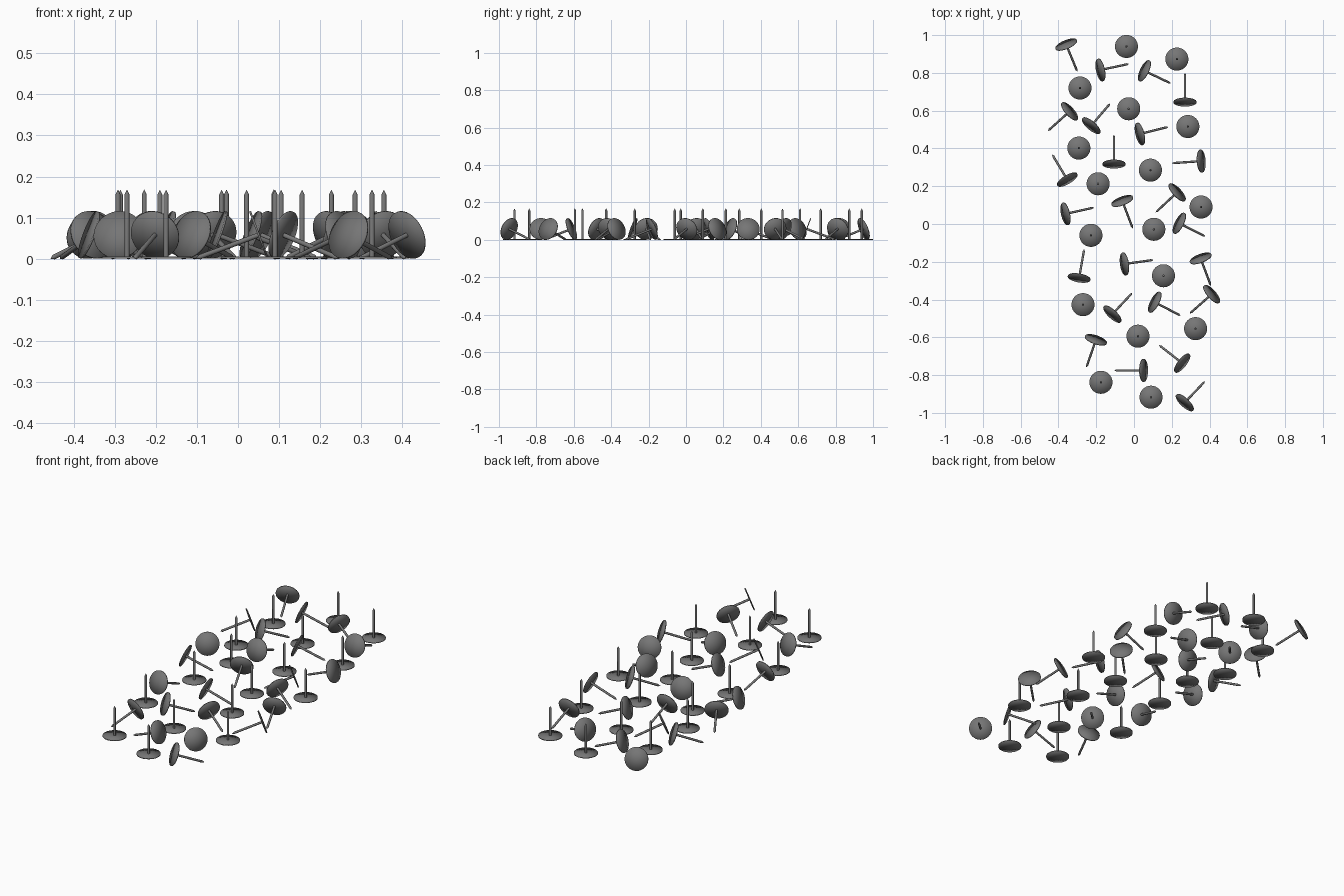
import bpy, bmesh, math

if "Cube" in bpy.data.objects:
    bpy.data.objects.remove(bpy.data.objects["Cube"])

R, T, L, SR = 0.061, 0.005, 0.168, 0.006   # head radius, head thickness, length, spike radius

steel = bpy.data.materials.new("steel_grey")
steel.diffuse_color = (0.18, 0.18, 0.18, 1)
steel.use_nodes = True
steel.node_tree.nodes["Principled BSDF"].inputs["Base Color"].default_value = steel.diffuse_color


def lathe(bm, profile, n):
    """Spin a (radius, z) profile around z; zero radius ends become poles."""
    rings = []
    for r, z in profile:
        if r == 0:
            rings.append([bm.verts.new((0, 0, z))] * n)
        else:
            rings.append([bm.verts.new((r * math.cos(2 * math.pi * i / n),
                                        r * math.sin(2 * math.pi * i / n), z)) for i in range(n)])
    for a, b in zip(rings, rings[1:]):
        for i in range(n):
            j = (i + 1) % n
            vs = list(dict.fromkeys([a[i], a[j], b[j], b[i]]))
            bm.faces.new(vs)


# One tack: flat round head with a pointed spike
bm = bmesh.new()
lathe(bm, [(0, 0), (R, 0), (R, T), (0, T)], 40)
lathe(bm, [(SR, T * 0.5), (SR, L - 0.012), (0, L)], 12)
for f in bm.faces:
    f.smooth = True
for e in bm.edges:
    if len(e.link_faces) == 2 and e.calc_face_angle() > math.radians(35):
        e.smooth = False
tack = bpy.data.meshes.new("tack")
bm.to_mesh(tack)
bm.free()
tack.materials.append(steel)


def place(name, loc, rot):
    ob = bpy.data.objects.new(name, tack)
    ob.location, ob.rotation_euler = loc, rot
    bpy.context.collection.objects.link(ob)


# Tacks standing on their heads: x, y
standing = [(-.04, .94), (.227, .873), (-.286, .72), (-.028, .61), (.285, .516), (-.292, .402),
            (.087, .285), (-.19, .213), (.355, .09), (-.228, -.06), (.105, -.028),
            (.156, -.274), (-.27, -.427), (.021, -.594), (.326, -.554), (-.175, -.838),
            (.09, -.917)]
for x, y in standing:
    place("standing_tack", (x, y, 0), (0, 0, 0))

# Tacks lying on head rim and tip: head x, y and heading of the tip in degrees
lying = [(-.36, .952, -67.5), (-.18, .815, 12), (.053, .812, -25.5), (.27, .643, 90),
         (-.339, .598, 222), (-.228, .519, 49.5), (.029, .476, 14), (-.106, .315, 90),
         (.358, .333, 184), (-.352, .233, 121), (.23, .169, 223), (-.365, .053, 12.5),
         (-.063, .124, -69), (.238, .005, -27), (-.291, -.288, 80), (-.053, -.212, 8),
         (.352, -.18, -69.5), (.413, -.37, 221.5), (-.116, -.479, 47), (.108, -.413, -27.5),
         (-.201, -.611, 251), (.257, -.738, 142), (.053, -.775, 180), (.267, -.947, 46.5)]
tilt = math.atan2(R, L - T)
for x, y, heading in lying:
    place("lying_tack", (x, y, L * math.sin(tilt)), (0, math.pi / 2 + tilt, math.radians(heading)))
